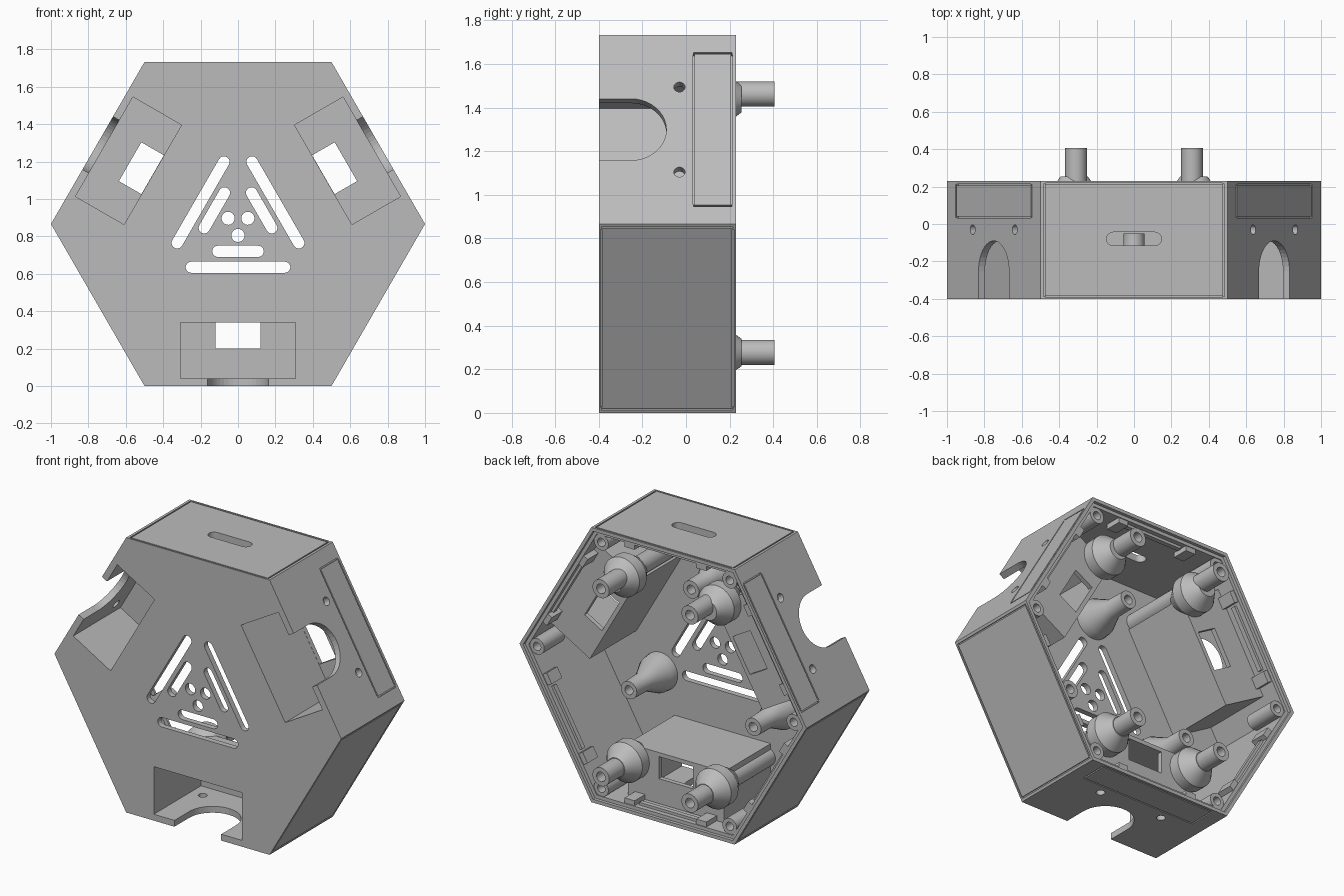
import bpy, bmesh
from math import pi, sin, cos, sqrt
from mathutils import Matrix, Vector

if "Cube" in bpy.data.objects:
    bpy.data.objects.remove(bpy.data.objects["Cube"])

MID = sqrt(3) / 2              # height of the hexagon centre
FRONT, BACK = -0.4, 0.23
PLATE = FRONT + 0.035

grey = bpy.data.materials.new("plain grey")
grey.use_nodes = True
grey.diffuse_color = (0.5, 0.5, 0.5, 1)
grey.node_tree.nodes["Principled BSDF"].inputs["Base Color"].default_value = (0.5, 0.5, 0.5, 1)


def turn(step):
    """Rotation by step * 60 degrees about the hexagon axis."""
    c = Vector((0, 0, MID))
    return Matrix.Translation(c) @ Matrix.Rotation(step * pi / 3, 4, 'Y') @ Matrix.Translation(-c)


def prism(bm, pts, lo, hi, axis='y', m=Matrix()):
    """Extrude a 2D outline along y (points are x, z) or z (points are x, y)."""
    def place(p, h):
        return m @ (Vector((p[0], h, p[1])) if axis == 'y' else Vector((p[0], p[1], h)))
    a = [bm.verts.new(place(p, lo)) for p in pts]
    b = [bm.verts.new(place(p, hi)) for p in pts]
    faces = [bm.faces.new(a), bm.faces.new(b[::-1])]
    n = len(pts)
    for i in range(n):
        j = (i + 1) % n
        faces.append(bm.faces.new((a[i], b[i], b[j], a[j])))
    bmesh.ops.recalc_face_normals(bm, faces=faces)


def rect(x0, x1, y0, y1):
    return [(x0, y0), (x1, y0), (x1, y1), (x0, y1)]


def stadium(half, y, r, n=10):
    """Slot outline with round ends; a circle when half equals r."""
    s = half - r
    right = [(s + r * sin(pi * i / n), y - r * cos(pi * i / n)) for i in range(n + 1)]
    left = [(-px, 2 * y - py) for px, py in right]
    pts = right + left
    return pts if s > 0 else right[:-1] + left[:-1]


def hexagon(r):
    return [(r * cos(i * pi / 3), MID + r * sin(i * pi / 3)) for i in range(6)]


def finish(name, bm, cutters=(), smooth=False):
    mesh = bpy.data.meshes.new(name)
    bm.to_mesh(mesh)
    bm.free()
    mesh.materials.append(grey)
    ob = bpy.data.objects.new(name, mesh)
    bpy.context.collection.objects.link(ob)
    for c in cutters:
        mod = ob.modifiers.new("cut", 'BOOLEAN')
        mod.operation, mod.solver, mod.object = 'DIFFERENCE', 'EXACT', c
    if smooth:
        bpy.ops.object.select_all(action='DESELECT')
        ob.select_set(True)
        bpy.context.view_layer.objects.active = ob
        bpy.ops.object.shade_smooth_by_angle(angle=0.5)
    return ob


def cutter(name, bm):
    ob = finish(name, bm)
    ob.hide_render = True
    ob.hide_set(True)
    ob.display_type = 'WIRE'
    return ob


def lathe(name, x, z, profile, cutters=(), n=32):
    """Revolve (radius, y) points about an axis along y."""
    bm = bmesh.new()
    rings = [[bm.verts.new((x + r * cos(2 * pi * i / n), y, z + r * sin(2 * pi * i / n)))
              for i in range(n)] for r, y in profile]
    for a, b in zip(rings, rings[1:]):
        for i in range(n):
            j = (i + 1) % n
            bm.faces.new((a[i], a[j], b[j], b[i]))
    bmesh.ops.remove_doubles(bm, verts=bm.verts, dist=1e-5)
    bmesh.ops.recalc_face_normals(bm, faces=bm.faces)
    return finish(name, bm, cutters, smooth=True)


# Interior space and the shallow step for a lid
bm = bmesh.new()
prism(bm, hexagon(0.95), PLATE, BACK + 0.1)
interior = cutter("interior_cutter", bm)
bm = bmesh.new()
prism(bm, hexagon(0.975), BACK - 0.02, BACK + 0.1)
lid_step = cutter("lid_step_cutter", bm)

# Three pockets open to the front
bm = bmesh.new()
for k in (0, 2, 4):
    prism(bm, rect(-0.307, 0.307, 0.04, 0.34), FRONT - 0.1, 0.07, m=turn(k))
pockets = cutter("pocket_cutter", bm)

# Windows at the back of the pockets
bm = bmesh.new()
for k in (0, 2, 4):
    prism(bm, rect(-0.12, 0.12, 0.2, 0.339), 0.03, 0.2, m=turn(k))
windows = cutter("window_cutter", bm)

# Vents, cable notches, screw holes and the top slot
bm = bmesh.new()
R = 0.163
arch = [(R * cos(pi * i / 20), -0.253 + R * sin(pi * i / 20)) for i in range(21)]
for k in (0, 2, 4):
    m = turn(k)
    for half, z, r in ((0.28, 0.635, 0.03), (0.138, 0.72, 0.03), (0.035, 0.805, 0.035)):
        prism(bm, stadium(half, z, r), FRONT - 0.05, PLATE + 0.05, m=m)
    prism(bm, arch + [(-R, FRONT - 0.05), (R, FRONT - 0.05)], -0.05, 0.07, 'z', m)
    for x in (-0.225, 0.225):
        hole = [(px + x, py) for px, py in stadium(0.026, -0.03, 0.026)]
        prism(bm, hole, -0.05, 0.07, 'z', m)
prism(bm, stadium(0.147, -0.08, 0.036), -0.05, 0.07, 'z', turn(3))
openings = cutter("opening_cutter", bm)

# Fine panel lines in the outer walls
bm = bmesh.new()
for k in range(6):
    w, y0, y1 = (0.404, 0.035, 0.21) if k % 2 == 0 else (0.48, -0.388, 0.215)
    g = 0.004
    for x in (-w, w):
        prism(bm, rect(x - g, x + g, y0, y1), -0.05, 0.012, 'z', turn(k))
    for y in (y0, y1):
        prism(bm, rect(-w + 2 * g, w - 2 * g, y - g, y + g), -0.05, 0.012, 'z', turn(k))
grooves = cutter("groove_cutter", bm)

# Hexagonal shell
bm = bmesh.new()
prism(bm, hexagon(1), FRONT, BACK)
finish("hexagonal_shell", bm, (interior, lid_step, pockets, openings, grooves), smooth=True)

# Pocket housings inside the shell
for k in (0, 2, 4):
    bm = bmesh.new()
    prism(bm, rect(-0.335, 0.335, 0.03, 0.365), FRONT + 0.01, 0.1, m=turn(k))
    finish("pocket_housing", bm, (pockets, windows, openings))

# Long posts rising past the back rim, each with a flared collar
for sx in (-1, 1):
    for z, dx, dz in ((0.277, 0, 0), (1.462, 0.02, -0.022)):
        tip = 0.405
        lathe("long_post", sx * 0.31, z,
              [(0, PLATE - 0.01), (0.058, PLATE - 0.01), (0.058, tip), (0.03, tip),
               (0.03, tip - 0.15), (0, tip - 0.15)], (pockets,))
        lathe("post_collar", sx * (0.31 + dx), z + dz,
              [(0, 0), (0.06, 0), (0.125, 0.1), (0.125, 0.17), (0.062, 0.255), (0, 0.255)],
              (pockets, windows))

# Short flared posts on the front plate
for k in range(3):
    a = pi / 2 + k * 2 * pi / 3
    lathe("short_post", 0.5 * cos(a), MID + 0.5 * sin(a),
          [(0, PLATE - 0.01), (0.12, PLATE - 0.01), (0.115, -0.31), (0.058, -0.19),
           (0.055, -0.05), (0.028, -0.05), (0.028, -0.15), (0, -0.15)])

# Screw bosses in the six corners
for k in range(6):
    a = k * pi / 3
    lathe("corner_boss", 0.895 * cos(a), MID + 0.895 * sin(a),
          [(0, 0), (0.05, 0), (0.05, 0.205), (0.026, 0.205), (0.026, 0.1), (0, 0.1)])

# Snap ribs and tabs along the inner walls
bm = bmesh.new()
for k in range(6):
    m = turn(k)
    prism(bm, rect(-0.2, 0.2, 0.15, 0.18), 0.03, 0.06, 'z', m)
    for x in (-0.25, 0.25):
        prism(bm, rect(x - 0.035, x + 0.035, 0.1, 0.205), 0.03, 0.075, 'z', m)
finish("snap_tabs", bm)
